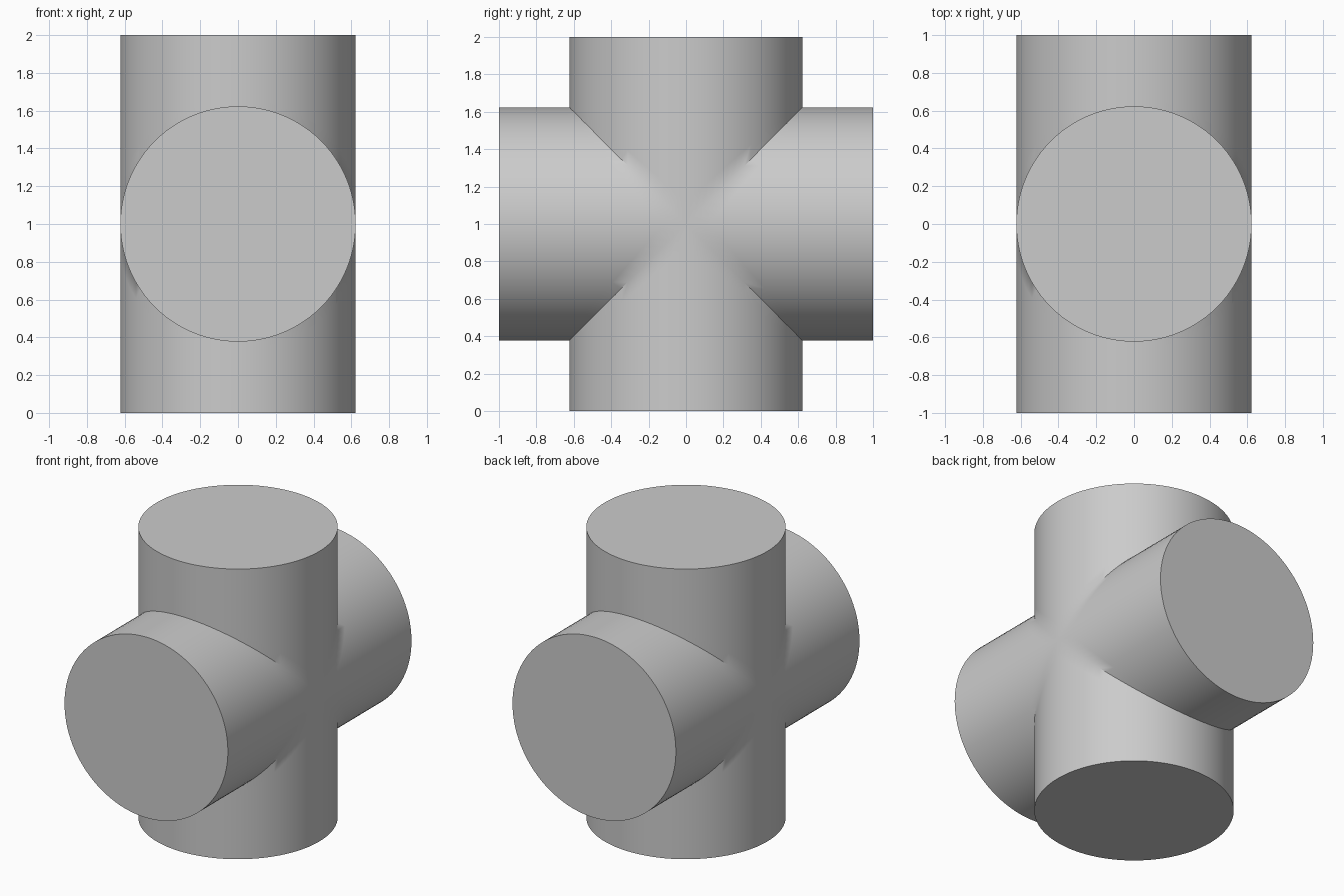
import bpy, bmesh
from math import cos, sin, pi, radians
from mathutils import Matrix, Vector

cube = bpy.data.objects.get("Cube")
if cube:
    bpy.data.objects.remove(cube, do_unlink=True)

RADIUS = 0.623
SIDES = 96
RINGS = (0, 0.12, 0.25, 1)   # fractions from the mitre seam to the arm's end

grey = bpy.data.materials.new("plain grey")
color = (0.6, 0.6, 0.6, 1)
grey.diffuse_color = color
grey.use_nodes = True
grey.node_tree.nodes["Principled BSDF"].inputs["Base Color"].default_value = color


def add_arm(bm, turn):
    """Capped round arm along z, mitred at 45 degrees, turned about x."""
    rot = Matrix.Rotation(turn, 3, "X")
    rings = []
    for t in RINGS:
        ring = []
        for i in range(SIDES):
            a = 2 * pi * i / SIDES
            x, y = RADIUS * cos(a), RADIUS * sin(a)
            seam = abs(y)
            ring.append(bm.verts.new(rot @ Vector((x, y, seam + t * (1 - seam)))))
        rings.append(ring)
    for low, high in zip(rings, rings[1:]):
        for i in range(SIDES):
            j = (i + 1) % SIDES
            bm.faces.new((low[i], low[j], high[j], high[i]))
    bm.faces.new(rings[-1])


# Four arms welded together along their seams
bm = bmesh.new()
for quarter in range(4):
    add_arm(bm, quarter * pi / 2)
bmesh.ops.remove_doubles(bm, verts=bm.verts, dist=0.0001)
bmesh.ops.recalc_face_normals(bm, faces=bm.faces)
mesh = bpy.data.meshes.new("crossed_cylinders")
bm.to_mesh(mesh)
bm.free()
mesh.materials.append(grey)

cross = bpy.data.objects.new("crossed_cylinders", mesh)
cross.location.z = 1
bpy.context.collection.objects.link(cross)
bpy.context.view_layer.objects.active = cross
cross.select_set(True)
bpy.ops.object.shade_smooth_by_angle(angle=radians(40))
